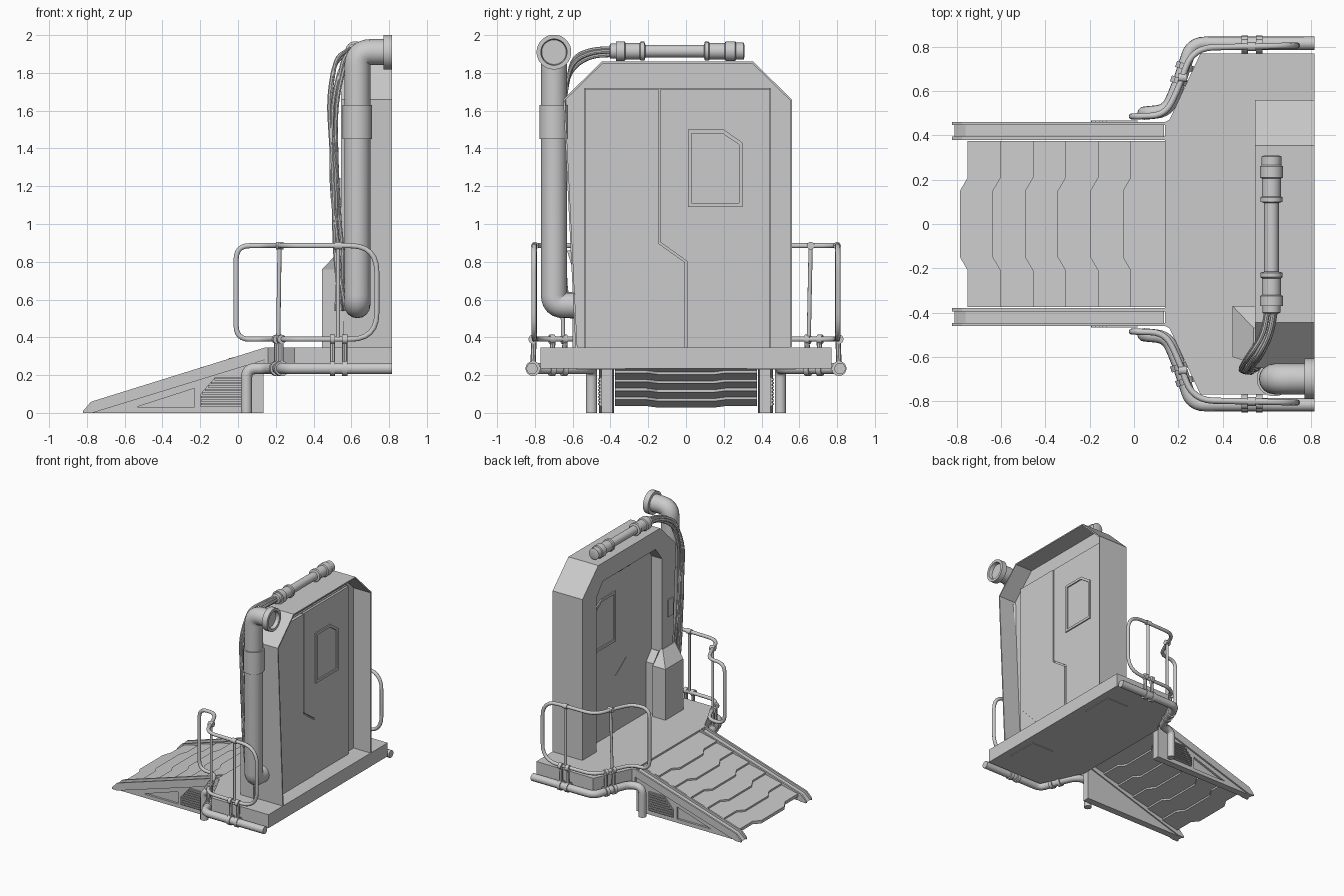
import bpy, bmesh, math
from mathutils import Vector

if "Cube" in bpy.data.objects:
    bpy.data.objects.remove(bpy.data.objects["Cube"])

V = Vector


def finish(name, bm, smooth=False):
    bmesh.ops.recalc_face_normals(bm, faces=bm.faces)
    me = bpy.data.meshes.new(name)
    bm.to_mesh(me)
    bm.free()
    ob = bpy.data.objects.new(name, me)
    bpy.context.collection.objects.link(ob)
    if smooth:
        activate(ob)
        bpy.ops.object.shade_smooth_by_angle(angle=math.radians(40))
    return ob


def activate(ob):
    bpy.ops.object.select_all(action='DESELECT')
    bpy.context.view_layer.objects.active = ob
    ob.select_set(True)


def loft(name, loops, cap=True, closed=False, smooth=False, ring=True):
    """Skin a list of equal-length point loops."""
    bm = bmesh.new()
    rows = [[bm.verts.new(p) for p in lp] for lp in loops]
    n, m = len(loops[0]), len(rows)
    for i in range(m if closed else m - 1):
        a, b = rows[i], rows[(i + 1) % m]
        for j in range(n if ring else n - 1):
            k = (j + 1) % n
            bm.faces.new((a[j], a[k], b[k], b[j]))
    if cap and ring:
        bm.faces.new(rows[0])
        bm.faces.new(rows[-1])
    return finish(name, bm, smooth)


def prism(name, pts, axis, a, b):
    """Extrude a 2D outline along an axis from a to b."""
    def put(p, t):
        q = list(p)
        q.insert('xyz'.index(axis), t)
        return q
    return loft(name, [[put(p, t) for p in pts] for t in (a, b)])


def box(name, x0, x1, y0, y1, z0, z1):
    return prism(name, [(x0, y0), (x1, y0), (x1, y1), (x0, y1)], 'z', z0, z1)


def lathe(name, origin, direction, profile, n=24, closed=False):
    """Revolve (distance, radius) pairs around a direction."""
    d = V(direction).normalized()
    u = d.orthogonal().normalized()
    w = d.cross(u)
    rings = [[V(origin) + d * t + (u * math.cos(k * math.tau / n) + w * math.sin(k * math.tau / n)) * r
              for k in range(n)] for t, r in profile]
    return loft(name, rings, cap=not closed, closed=closed, smooth=True)


def rod(name, a, b, r, n=16):
    return lathe(name, a, V(b) - V(a), [(0, r), ((V(b) - V(a)).length, r)], n)


def fillet(pts, rad, closed=False, steps=6):
    pts = [V(p) for p in pts]
    out, n = [], len(pts)
    for i, p in enumerate(pts):
        if not closed and i in (0, n - 1):
            out.append(p)
            continue
        a, b = pts[i - 1] - p, pts[(i + 1) % n] - p
        r = min(rad, .48 * a.length, .48 * b.length)
        s, e = p + a.normalized() * r, p + b.normalized() * r
        for k in range(steps + 1):
            t = k / steps
            out.append(s * (1 - t) ** 2 + p * 2 * t * (1 - t) + e * t * t)
    return out


def tube(name, pts, r, rad=.08, closed=False, res=4):
    cu = bpy.data.curves.new(name, 'CURVE')
    cu.dimensions = '3D'
    cu.bevel_depth, cu.bevel_resolution, cu.use_fill_caps = r, res, True
    path = fillet(pts, rad, closed)
    sp = cu.splines.new('POLY')
    sp.points.add(len(path) - 1)
    for q, p in zip(sp.points, path):
        q.co = (*p, 1)
    sp.use_cyclic_u = closed
    ob = bpy.data.objects.new(name, cu)
    bpy.context.collection.objects.link(ob)
    activate(ob)
    bpy.ops.object.convert(target='MESH')
    bpy.ops.object.shade_smooth_by_angle(angle=math.radians(40))
    return ob


# platform deck and underside plates
prism('platform', [(.815, -.77), (.815, .77), (.3, .77), (.16, .47), (.14, .46),
                   (.14, -.46), (.16, -.47), (.3, -.77)], 'z', .235, .345)
for s in (1, -1):
    box('underside_plate', .55, .75, s * .45 - .13, s * .45 + .13, .23, .236)

# door frame: deep open shell outside, stepped opening inside
CY, Z0 = -.045, .345


def arch(x, half, shoulder, topz, tophalf, left=None):
    left = left or [(-half, Z0), (-half, .85)]
    pts = left + [(-half, shoulder), (-tophalf, topz), (tophalf, topz), (half, shoulder), (half, Z0)]
    return [(x, CY + y, z) for y, z in pts]


slant = [(-.54, Z0), (-.565, .85)]
slant_in = [(-.53, Z0), (-.555, .85)]
loft('door_frame', [arch(.815, .605, 1.66, 1.86, .40, slant), arch(.545, .605, 1.66, 1.86, .40, slant),
                    arch(.545, .425, 1.60, 1.71, .34), arch(.66, .425, 1.60, 1.71, .34),
                    arch(.66, .595, 1.655, 1.85, .396, slant_in),
                    arch(.815, .595, 1.655, 1.85, .396, slant_in)],
     closed=True, ring=False)

# sliding door leaves with a cranked joint
box('door_core', .65, .672, -.54, .45, Z0, 1.72)
prism('door_leaf_left', [(-.535, Z0), (-.005, Z0), (-.005, .797), (-.145, .897), (-.145, 1.715), (-.535, 1.715)], 'x', .64, .695)
prism('door_leaf_right', [(.005, Z0), (.445, Z0), (.445, 1.715), (-.135, 1.715), (-.135, .903), (.005, .803)], 'x', .635, .69)
prism('door_kick_plate', [(-.505, .36), (-.26, .36), (-.505, .62)], 'x', .694, .698)

# window: raised rim round a flat pane on both faces
outer = [(.01, 1.09), (.30, 1.09), (.30, 1.43), (.20, 1.50), (.01, 1.50)]
inner = [(.03, 1.11), (.28, 1.11), (.28, 1.42), (.193, 1.48), (.03, 1.48)]
for x, h in ((.69, .01), (.635, -.01)):
    loft('window_rim', [[(x + d, *p) for p in lp] for lp, d in
                        ((outer, 0), (outer, h), (inner, h), (inner, 0))], closed=True)

# control console, its inner step, and the wall plate
base = [(.445, -.60), (.445, -.37), (.56, -.37), (.56, -.60)]
loft('console', [[(x, y, Z0) for x, y in base], [(x, y, .76) for x, y in base],
                 [(.54, -.63, .86), (.54, -.47, .86), (.56, -.47, .86), (.56, -.63, .86)]])
step = [(.575, -.48), (.575, -.40), (.64, -.40), (.64, -.48)]
loft('console_step', [[(x, y, Z0) for x, y in step], [(x, y, .76) for x, y in step],
                      [(x, -.475 + (y + .48) * .1, .84) for x, y in step]])
box('wall_plate', .535, .55, -.60, -.54, 1.10, 1.24)
for y in (-.1, .0):
    box('lintel_block', .57, .62, y, y + .05, 1.685, 1.712)

# exhaust pipe with sleeve and open flange
PY = -.699
tube('exhaust_pipe', [(.632, -.588, .57), (.632, PY, .57), (.632, PY, 1.91), (.785, PY, 1.91)], .069, .14, res=6)
rod('exhaust_sleeve', (.632, PY, 1.45), (.632, PY, 1.63), .078, 28)
lathe('exhaust_flange', (.77, PY, 1.91), (1, 0, 0),
      [(0, .069), (0, .092), (.045, .092), (.045, .07), (.016, .065), (.016, .001), (0, .001)], 28, True)

# roof lamp
lathe('roof_lamp', (.62, -.405, 1.915), (0, 1, 0),
      [(0, .03), (.005, .04), (.035, .04), (.035, .052), (.08, .052), (.085, .043), (.16, .043), (.165, .05),
       (.185, .05), (.19, .033), (.5, .033), (.505, .05), (.525, .05), (.53, .043), (.61, .043), (.615, .052),
       (.665, .052), (.67, .045), (.71, .045), (.715, .03)])

# cable bundle from lamp down the pillar
for i in range(5):
    a, b = math.cos(i * 2.4), math.sin(i * 2.4)
    tube('cable', [(.62 + .02 * a, -.38, 1.915 + .02 * b), (.60 + .02 * a, -.5, 1.91 + .02 * b),
                   (.54 + .03 * a, -.60, 1.86 + .03 * b), (.50 + .022 * a, -.655 + .012 * b, 1.66),
                   (.51 + .02 * b, -.66 + .01 * a, 1.2), (.535 + .025 * a, -.66 + .015 * b, .85),
                   (.55 + .03 * b, -.64 + .02 * a, .54)], .011, .3, res=2)

# ramp planks with cranked leading edges, each stepping over the next
edge = [(0, -.375), (0, -.21), (-.035, -.15), (-.035, .15), (0, .21), (0, .375)]
for i in range(6):
    x0 = -.75 + .147 * i
    front = [(x0 + d, y) for d, y in edge]
    back = [((x0 + .15 + d) if i < 5 else .14, y) for d, y in edge]
    top = [[(x, y, .332 - .32 * (.14 - x) + .014 * (1 - (x - x0) / .147)) for x, y in e] for e in (front, back)]
    low = [[(x, y, z - .025) for x, y, z in e] for e in top]
    loft('ramp_plank', [top[0], top[1], low[1], low[0]], closed=True, ring=False)

grill = [(-.2, .035), (.02, .035), (.02, .19), (-.12, .19), (-.2, .10)]
for s in (1, -1):
    # ramp side walls with triangular recess
    wall = prism('ramp_side', [(-.81, 0), (-.76, .045), (.135, .325), (.135, 0)], 'y', s * .39, s * .447)
    cut = prism('recess_cutter', [(-.54, .03), (-.23, .03), (-.23, .13)], 'y', s * .43, s * .5)
    mod = wall.modifiers.new('recess', 'BOOLEAN')
    mod.operation, mod.object, mod.solver = 'DIFFERENCE', cut, 'EXACT'
    activate(wall)
    bpy.ops.object.modifier_apply(modifier='recess')
    bpy.data.objects.remove(cut)
    for y in (.38, .446):
        prism('ramp_flange', [(-.82, 0), (-.77, 0), (.14, .28), (.14, .345), (-.775, .06), (-.82, .012)],
              'y', s * y, s * (y + .014))
    # side vent with louvres
    prism('vent_plate', grill, 'y', s * .44, s * .456)
    for k in range(8):
        z = .043 + k * .0185
        box('vent_louvre', -.195 + max(0, z - .095) * .9, .015, s * .455, s * .466, z, z + .009)

    # lower bumper pipe with leg
    tube('bumper_pipe', [(.045, s * .50, 0), (.045, s * .50, .235), (.15, s * .51, .235), (.205, s * .64, .235),
                         (.26, s * .815, .235), (.815, s * .815, .235)], .03, .06)
    # guard rail loop following the bent plan
    plan = [(-.01, .485), (.14, .49), (.20, .61), (.265, .795), (.735, .805)]
    tube('guard_rail', [(x, s * y, .885) for x, y in plan] + [(x, s * y, .39) for x, y in plan[::-1]],
         .014, .14, True, 3)
    tube('rail_post_side', [(.53, s * .80, .39), (.53, s * .80, .885)], .011)
    tube('rail_post_bend', [(.213, s * .65, .39), (.22, s * .66, .885)], .011)
    for x, y in ((.53, .80), (.22, .66)):
        rod('post_collar', (x - .02, s * y, .885), (x + .02, s * y, .885), .02)
    # clamps tying rail to bumper pipe
    for x, y, dx, dy in ((.50, .81, 1, 0), (.565, .81, 1, 0), (.205, .645, .3, .95), (.228, .71, .3, .95)):
        d = V((dx, s * dy, 0)) * .014
        for z, r in ((.235, .04), (.39, .024)):
            c = V((x, s * y, z))
            rod('clamp_ring', c - d, c + d, r)
        rod('clamp_link', (x, s * y, .25), (x, s * (y - .005), .39), .014, 8)
